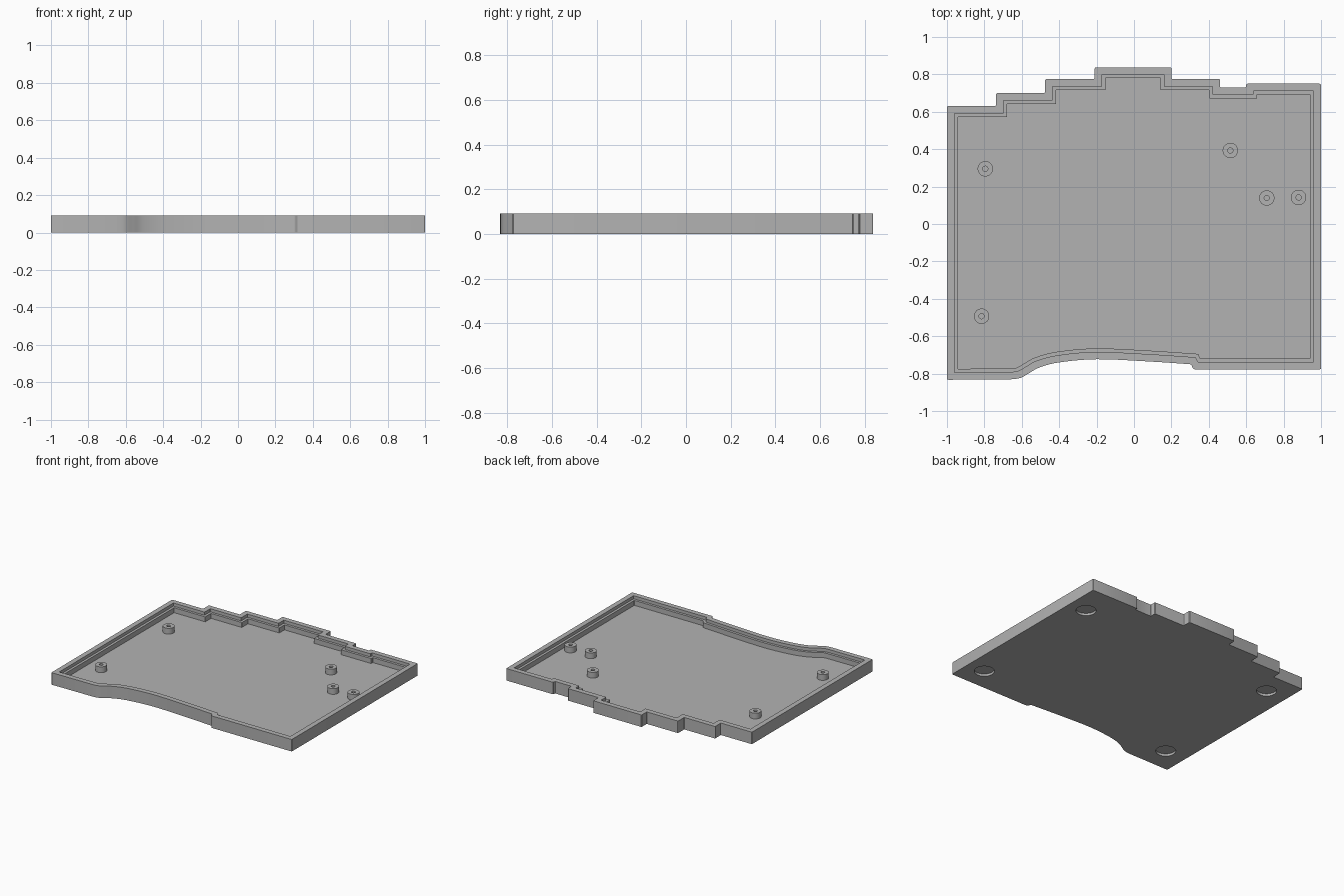
import bpy, bmesh, math
from mathutils import Vector

cube = bpy.data.objects.get("Cube")
if cube:
    bpy.data.objects.remove(cube, do_unlink=True)

HEIGHT, LEDGE, FLOOR, POST_TOP = 0.092, 0.068, 0.03, 0.074

grey = bpy.data.materials.new("plain_grey")
grey.use_nodes = True
colour = (0.45, 0.45, 0.45, 1)
grey.diffuse_color = colour
grey.node_tree.nodes["Principled BSDF"].inputs["Base Color"].default_value = colour


def finish(bm, name, smooth=True):
    bmesh.ops.recalc_face_normals(bm, faces=bm.faces)
    mesh = bpy.data.meshes.new(name)
    bm.to_mesh(mesh)
    bm.free()
    mesh.materials.append(grey)
    obj = bpy.data.objects.new(name, mesh)
    bpy.context.collection.objects.link(obj)
    if smooth:
        shade(obj)
    return obj


def shade(obj):
    bpy.ops.object.select_all(action='DESELECT')
    obj.select_set(True)
    bpy.context.view_layer.objects.active = obj
    bpy.ops.object.shade_smooth_by_angle(angle=math.radians(30))


def stack(bm, rings):
    """Skin a list of equal-length point rings and cap both ends."""
    loops = [[bm.verts.new(p) for p in ring] for ring in rings]
    n = len(loops[0])
    for a, b in zip(loops, loops[1:]):
        for i in range(n):
            j = (i + 1) % n
            bm.faces.new((a[i], a[j], b[j], b[i]))
    bm.faces.new(loops[0][::-1])
    bm.faces.new(loops[-1])


def spline(points, steps=5):
    pts = [Vector(p) for p in points]
    pts = [pts[0]] + pts + [pts[-1]]
    out = []
    for a, b, c, d in zip(pts, pts[1:], pts[2:], pts[3:]):
        for k in range(steps):
            t = k / steps
            out.append(0.5 * (2 * b + (c - a) * t + (2 * a - 5 * b + 4 * c - d) * t * t
                              + (3 * b - a - 3 * c + d) * t ** 3))
    return out + [pts[-1]]


def inset(outline, dist):
    out = []
    for i, p in enumerate(outline):
        d1 = (p - outline[i - 1]).normalized()
        d2 = (outline[(i + 1) % len(outline)] - p).normalized()
        n1, n2 = Vector((-d1.y, d1.x)), Vector((-d2.y, d2.x))
        out.append(p + (n1 + n2) * dist / (1 + n1.dot(n2)))
    return out


def ring(outline, dist, z, radius):
    """Inset outline at height z, with its sharp corners rounded."""
    pts = inset(outline, dist)
    out = []
    for i, p in enumerate(pts):
        d1 = (outline[i] - outline[i - 1]).normalized()
        d2 = (outline[(i + 1) % len(pts)] - outline[i]).normalized()
        if d1.dot(d2) > 0.85:
            out.append(p)
            continue
        a, b = p - d1 * radius, p + d2 * radius
        for t in (0, 0.33, 0.67, 1):
            out.append(a * (1 - t) ** 2 + p * 2 * t * (1 - t) + b * t * t)
    return [(p.x, p.y, z) for p in out]


def circle(x, y, z, r, n=32):
    return [(x + r * math.cos(math.tau * k / n), y + r * math.sin(math.tau * k / n), z)
            for k in range(n)]


# Outline: curved front edge, then the stepped back edge
front = spline([(-0.65, -0.83), (-0.605, -0.822), (-0.56, -0.797), (-0.505, -0.767),
                (-0.4, -0.74), (-0.2, -0.723), (0.08, -0.735), (0.305, -0.75)])
rest = [(0.318, -0.777), (1, -0.777), (1, 0.75), (0.6, 0.75), (0.6, 0.73), (0.46, 0.73),
        (0.46, 0.775), (0.2, 0.775), (0.2, 0.838), (-0.21, 0.838), (-0.21, 0.775),
        (-0.475, 0.775), (-0.475, 0.7), (-0.737, 0.7), (-0.737, 0.63), (-1, 0.63)]
outline = [Vector((-1, -0.833))] + front + [Vector(p) for p in rest]

# Tray with a stepped rim
bm = bmesh.new()
stack(bm, [ring(outline, 0, 0, 0.008), ring(outline, 0, HEIGHT, 0.008),
           ring(outline, 0.039, HEIGHT, 0.002), ring(outline, 0.039, LEDGE, 0.002),
           ring(outline, 0.058, LEDGE, 0.002), ring(outline, 0.058, FLOOR, 0.002)])
tray = finish(bm, "tray", smooth=False)

# Round foot recesses in the underside
bm = bmesh.new()
for x, y in [(0.855, 0.5), (0.855, -0.6), (-0.825, 0.45), (-0.825, -0.64)]:
    stack(bm, [circle(x, y, -0.02, 0.07), circle(x, y, 0.018, 0.07)])
cutter = finish(bm, "foot_recess_cutter", smooth=False)
cutter.hide_render = True
mod = tray.modifiers.new("foot_recesses", 'BOOLEAN')
mod.operation, mod.solver, mod.object = 'DIFFERENCE', 'EXACT', cutter
bpy.context.view_layer.objects.active = tray
bpy.ops.object.modifier_apply(modifier=mod.name)
bpy.data.objects.remove(cutter, do_unlink=True)
shade(tray)

# Hollow screw posts
posts = [(-0.795, 0.295), (0.515, 0.393), (0.71, 0.139), (0.88, 0.142), (-0.815, -0.493)]
for i, (x, y) in enumerate(posts):
    bm = bmesh.new()
    stack(bm, [circle(x, y, FLOOR - 0.003, 0.041), circle(x, y, POST_TOP, 0.041),
               circle(x, y, POST_TOP, 0.014), circle(x, y, FLOOR + 0.002, 0.014)])
    finish(bm, f"screw_post_{i + 1}")
